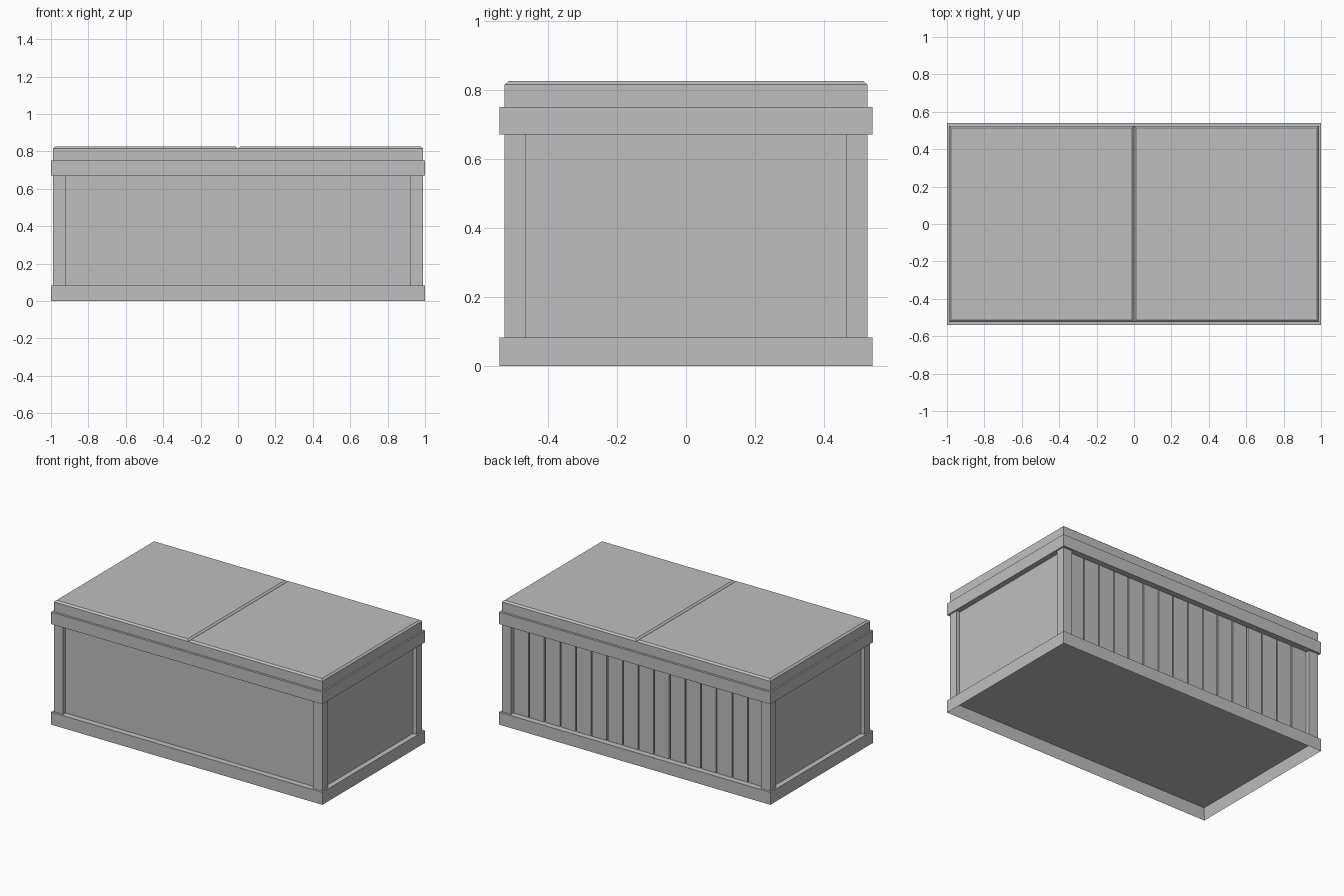
import bpy
import bmesh
from mathutils import Matrix

cube = bpy.data.objects.get("Cube")
if cube:
    bpy.data.objects.remove(cube, do_unlink=True)

grey = bpy.data.materials.new("plain_grey")
grey.use_nodes = True
colour = (0.52, 0.52, 0.52, 1)
grey.diffuse_color = colour
grey.node_tree.nodes["Principled BSDF"].inputs["Base Color"].default_value = colour

# Main levels and half sizes
TRIM_X, TRIM_Y = 1.0, 0.54
POST_X, POST_Y = 0.99, 0.525
PANEL_X, PANEL_Y = 0.965, 0.5
BASE_TOP, RAIL_LOW, RAIL_TOP, SLAB_TOP = 0.083, 0.67, 0.75, 0.825


def finish(name, bm):
    mesh = bpy.data.meshes.new(name)
    bm.to_mesh(mesh)
    bm.free()
    mesh.materials.append(grey)
    obj = bpy.data.objects.new(name, mesh)
    bpy.context.collection.objects.link(obj)
    return obj


def box(name, x0, x1, y0, y1, z0, z1):
    bm = bmesh.new()
    centre = Matrix.Translation(((x0 + x1) / 2, (y0 + y1) / 2, (z0 + z1) / 2))
    size = Matrix.Diagonal((x1 - x0, y1 - y0, z1 - z0, 1))
    bmesh.ops.create_cube(bm, size=1, matrix=centre @ size)
    return finish(name, bm)


# Base trim: a block hollowed out from below, leaving a thin skirt
bm = bmesh.new()
bmesh.ops.create_cube(bm, size=1, matrix=Matrix.Translation((0, 0, BASE_TOP / 2))
                      @ Matrix.Diagonal((2 * TRIM_X, 2 * TRIM_Y, BASE_TOP, 1)))
bm.normal_update()
under = [f for f in bm.faces if f.normal.z < -0.5]
bmesh.ops.inset_region(bm, faces=under, thickness=0.014)
for v in under[0].verts:
    v.co.z = BASE_TOP - 0.004
finish("base_skirt", bm)

# Body with plain front and sides; its back sits behind the planks
box("body", -PANEL_X, PANEL_X, -PANEL_Y, PANEL_Y - 0.012, BASE_TOP, RAIL_LOW)

# Corner posts
POST_IN_X, POST_IN_Y = 0.922, 0.465
for sx, side in ((-1, "right"), (1, "left")):
    for sy, end in ((-1, "front"), (1, "back")):
        xs = sorted((sx * POST_IN_X, sx * POST_X))
        ys = sorted((sy * POST_IN_Y, sy * POST_Y))
        box(f"{end}_{side}_post", *xs, *ys, BASE_TOP, RAIL_LOW)

# Vertical planks on the back, with narrow gaps
COUNT, GAP = 16, 0.008
pitch = 2 * POST_IN_X / COUNT
for i in range(COUNT):
    x = -POST_IN_X + i * pitch
    box(f"back_plank_{i + 1}", x + GAP / 2, x + pitch - GAP / 2,
        PANEL_Y - 0.02, PANEL_Y, BASE_TOP, RAIL_LOW)

# Upper trim
box("top_rail", -TRIM_X, TRIM_X, -TRIM_Y, TRIM_Y, RAIL_LOW, RAIL_TOP)

# Two worktop slabs with shallow chamfers meeting in a groove
CHAMFER_RUN, CHAMFER_DROP = 0.017, 0.01
for side, x0, x1 in (("right", -POST_X, 0), ("left", 0, POST_X)):
    bm = bmesh.new()
    z0, z1 = RAIL_TOP, SLAB_TOP - CHAMFER_DROP
    bmesh.ops.create_cube(bm, size=1, matrix=Matrix.Translation(((x0 + x1) / 2, 0, (z0 + z1) / 2))
                          @ Matrix.Diagonal((x1 - x0, 2 * POST_Y, z1 - z0, 1)))
    bm.normal_update()
    top = [f for f in bm.faces if f.normal.z > 0.5]
    bmesh.ops.inset_region(bm, faces=top, thickness=CHAMFER_RUN)
    for v in top[0].verts:
        v.co.z = SLAB_TOP
    finish(f"{side}_worktop", bm)
